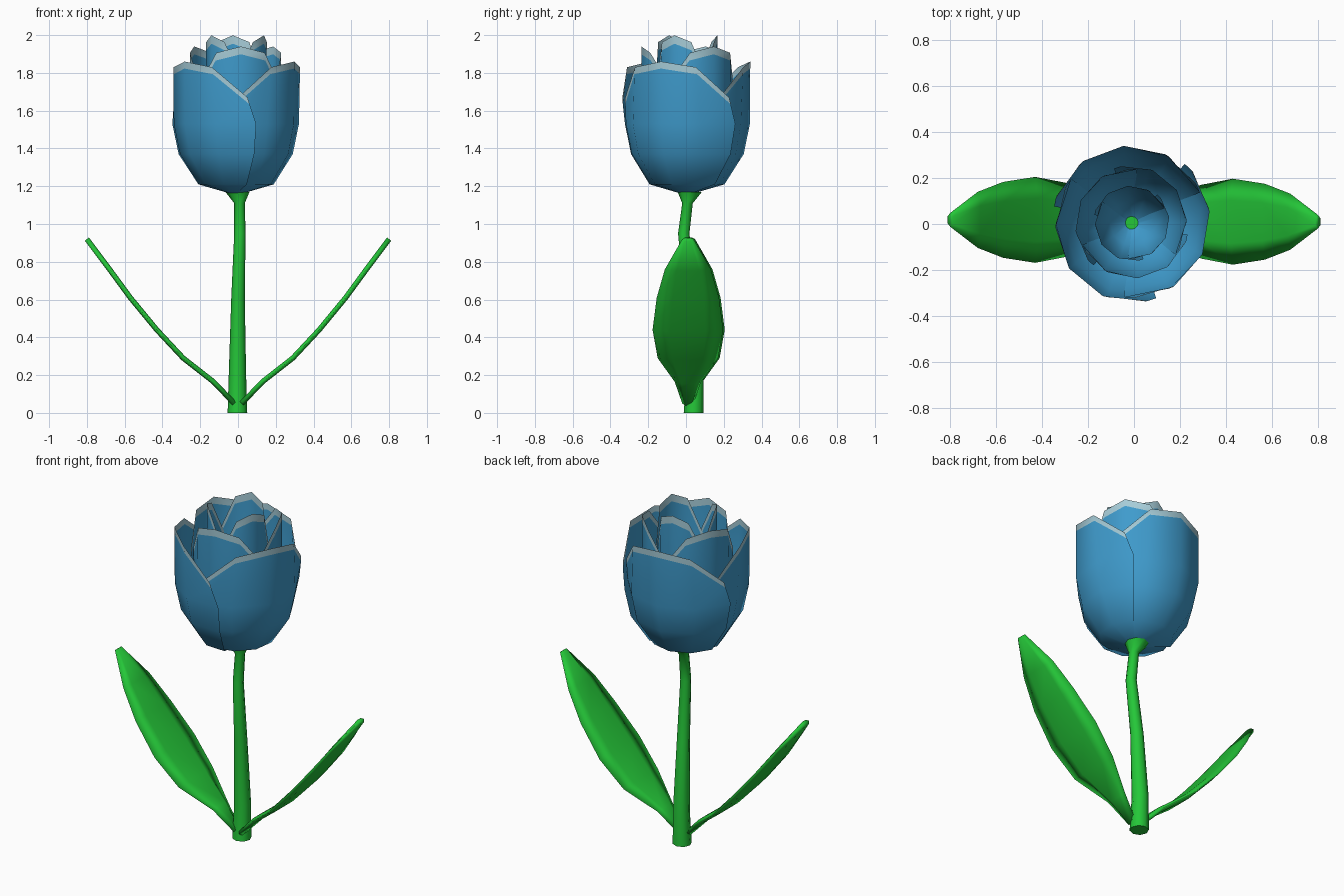
import bpy, bmesh, math
from mathutils import Vector

if "Cube" in bpy.data.objects:
    bpy.data.objects.remove(bpy.data.objects["Cube"])


def material(name, rgb):
    m = bpy.data.materials.new(name)
    m.diffuse_color = (*rgb, 1)
    m.use_nodes = True
    m.node_tree.nodes["Principled BSDF"].inputs["Base Color"].default_value = m.diffuse_color
    return m


GREEN = material("leaf green", (0.018, 0.57, 0.04))
BLUE = material("petal blue", (0.05, 0.33, 0.61))
PALE = material("pale blue rim", (0.38, 0.60, 0.68))


def finish(name, bm, mats, angle=60):
    me = bpy.data.meshes.new(name)
    bm.to_mesh(me)
    bm.free()
    for m in mats:
        me.materials.append(m)
    ob = bpy.data.objects.new(name, me)
    bpy.context.collection.objects.link(ob)
    bpy.ops.object.select_all(action='DESELECT')
    ob.select_set(True)
    bpy.context.view_layer.objects.active = ob
    bpy.ops.object.shade_smooth_by_angle(angle=math.radians(angle))
    return ob


def loft(name, rings, mats, angle=60):
    """Closed tube through equal-sized rings of points, capped at both ends."""
    bm = bmesh.new()
    vs = [[bm.verts.new(p) for p in r] for r in rings]
    n = len(vs[0])
    for a, b in zip(vs, vs[1:]):
        for i in range(n):
            j = (i + 1) % n
            bm.faces.new((a[i], a[j], b[j], b[i]))
    bm.faces.new(vs[0][::-1])
    bm.faces.new(vs[-1])
    bmesh.ops.recalc_face_normals(bm, faces=bm.faces)
    return finish(name, bm, mats, angle)


# stem: gently bent tube flaring under the flower (x, y, z, radius)
STEM = [(-.003, .04, .0, .052), (-.003, .048, .2, .046), (.0, .025, .6, .036),
        (.01, -.012, .95, .030), (.008, .008, 1.11, .028), (-.003, .02, 1.17, .064)]
loft("stem", [[(x + r * math.cos(k * math.tau / 8), y + r * math.sin(k * math.tau / 8), z)
               for k in range(8)] for x, y, z, r in STEM], [GREEN])

# leaves: thin lens section swept along an arching path (x, z, half width)
LEAF = [(.02, .05, .03), (.13, .165, .07), (.29, .29, .16), (.43, .44, .187),
        (.57, .61, .165), (.68, .76, .122), (.80, .92, .03)]


def leaf(name, side, yc):
    rings = []
    for i, (x, z, w) in enumerate(LEAF):
        a, b = LEAF[max(i - 1, 0)], LEAF[min(i + 1, len(LEAF) - 1)]
        n = Vector((-(b[1] - a[1]), 0, b[0] - a[0])).normalized()
        ring = []
        for u, t in ((1, 0), (.5, .014), (-.5, .014), (-1, 0), (-.5, -.014), (.5, -.014)):
            p = Vector((x, yc + u * w, z)) + n * t
            ring.append((side * p.x, p.y, p.z))
        rings.append(ring)
    loft(name, rings, [GREEN], 180)


leaf("leaf_right", 1, .01)
leaf("leaf_left", -1, .018)

# petals: curved sheets, rows of (z, radius, half angle); last two rows follow the tip outline
ROWS = [(1.165, .045, 65), (1.21, .20, 70), (1.37, .302, 72), (1.53, .335, 72)]
COLS = [(-1, 1.67), (-.5, 1.83), (0, 1.86), (.5, 1.83), (1, 1.67)]
Z0 = 1.165


def petal(name, centre, rscale, zscale):
    bm = bmesh.new()
    grid = []
    for row in range(6):
        line = []
        for u, top in COLS:
            if row < 4:
                z, r, half = ROWS[row]
            else:
                z, r, half = top - (.037 if row == 4 else 0), .337, 66 if row == 4 else 64
            # one edge sits outside its neighbour, the other inside
            r *= rscale * (1 + .03 * u)
            a = math.radians(centre + u * half)
            line.append(bm.verts.new((-.01 + r * math.cos(a), .005 + r * math.sin(a),
                                      Z0 + (z - Z0) * zscale)))
        grid.append(line)
    for i in range(5):
        for j in range(4):
            f = bm.faces.new((grid[i][j], grid[i][j + 1], grid[i + 1][j + 1], grid[i + 1][j]))
            f.material_index = 1 if i == 4 else 0
    finish(name, bm, [BLUE, PALE])


# three whorls of three petals, each turned by 60 degrees and taller
for whorl, turn, rs, zs in (("outer", -24, 1, 1), ("middle", 36, .72, 1.115), ("inner", -24, .48, 1.2)):
    for k in range(3):
        petal(f"{whorl}_petal_{k + 1}", turn + 120 * k, rs, zs)
